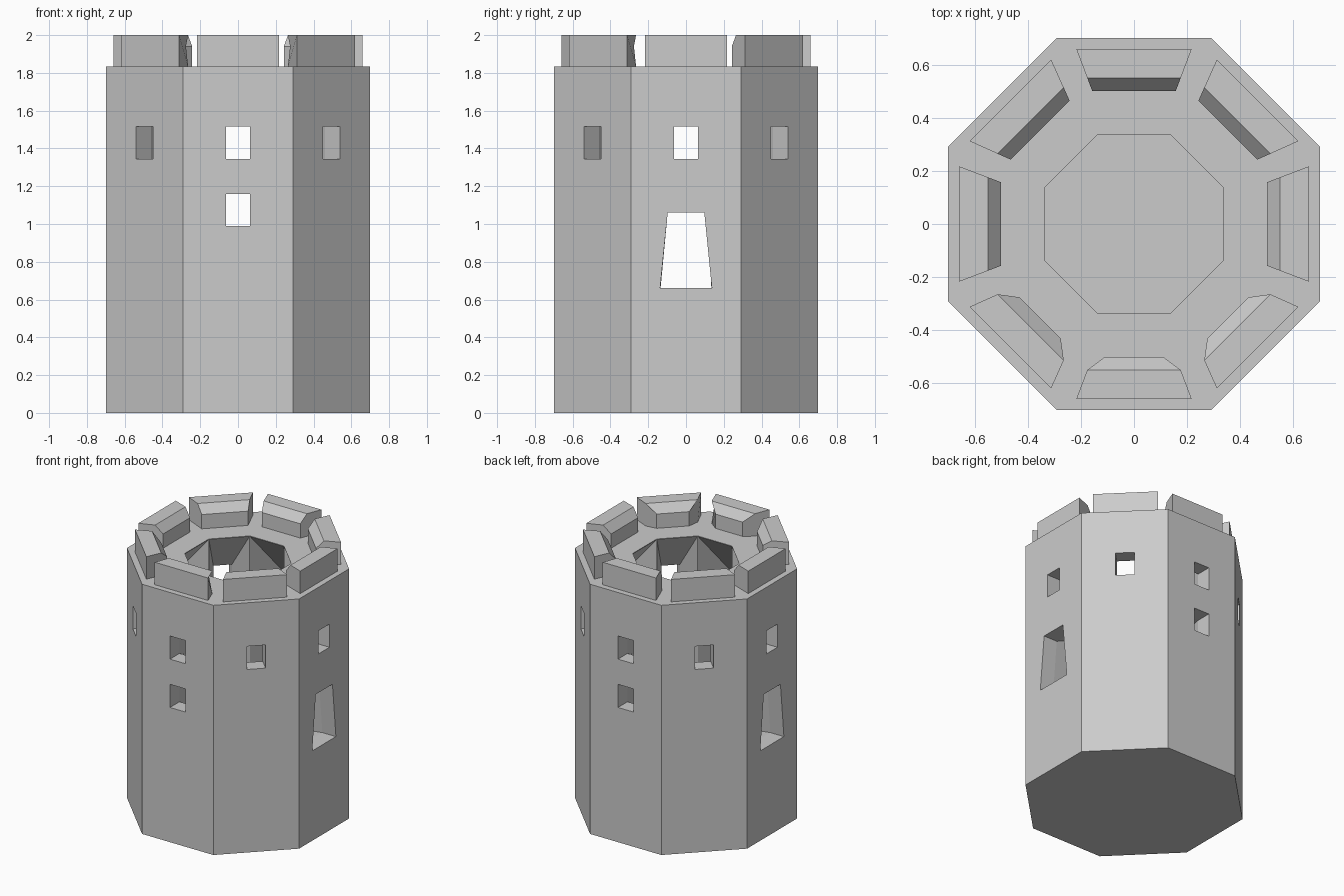
import bpy, bmesh, math
from mathutils import Matrix

if "Cube" in bpy.data.objects:
    bpy.data.objects.remove(bpy.data.objects["Cube"], do_unlink=True)

stone = bpy.data.materials.new("grey_stone")
stone.use_nodes = True
GREY = (0.6, 0.6, 0.6, 1)
stone.diffuse_color = GREY
stone.node_tree.nodes["Principled BSDF"].inputs["Base Color"].default_value = GREY

TOP = 1.835          # walkway height
SHAFT = 0.335        # inner shaft, centre to flat
FLOOR = 0.6
THROAT = 0.59        # depth where the openings start to flare


def loft(name, loops, angle=0.0):
    """Join equal-length loops of points with quads, cap both ends, turn about z."""
    bm = bmesh.new()
    rings = [[bm.verts.new(p) for p in loop] for loop in loops]
    n = len(rings[0])
    for a, b in zip(rings, rings[1:]):
        for i in range(n):
            bm.faces.new((a[i], a[(i + 1) % n], b[(i + 1) % n], b[i]))
    bm.faces.new(rings[0])
    bm.faces.new(rings[-1])
    bmesh.ops.rotate(bm, verts=bm.verts, cent=(0, 0, 0),
                     matrix=Matrix.Rotation(math.radians(angle), 3, 'Z'))
    bmesh.ops.recalc_face_normals(bm, faces=bm.faces)
    mesh = bpy.data.meshes.new(name)
    bm.to_mesh(mesh)
    bm.free()
    mesh.materials.append(stone)
    obj = bpy.data.objects.new(name, mesh)
    bpy.context.collection.objects.link(obj)
    return obj


def octagon(apothem, z):
    r = apothem / math.cos(math.pi / 8)
    return [(r * math.cos((k + 0.5) * math.pi / 4),
             r * math.sin((k + 0.5) * math.pi / 4), z) for k in range(8)]


def section(r, half_low, half_high, low, high):
    return [(r, -half_low, low), (r, half_low, low),
            (r, half_high, high), (r, -half_high, high)]


def opening(angle, outer, inner_low, inner_high):
    """Cutter: straight through the outer wall, then flaring to the shaft face."""
    half = SHAFT * math.tan(math.pi / 8) - 0.001
    inner = (half, half, inner_low, inner_high)
    reach = 0.30
    f = (THROAT - reach) / (THROAT - SHAFT)
    end = [a + (b - a) * f for a, b in zip(outer, inner)]
    return loft("opening_cutter", [section(0.85, *outer), section(THROAT, *outer),
                                   section(reach, *end)], angle)


def cut(target, cutter):
    cutter.hide_render = True
    mod = target.modifiers.new("cut", 'BOOLEAN')
    mod.operation = 'DIFFERENCE'
    mod.solver = 'EXACT'
    mod.object = cutter
    bpy.context.view_layer.objects.active = target
    bpy.ops.object.modifier_apply(modifier=mod.name)
    bpy.data.objects.remove(cutter, do_unlink=True)


# Octagonal tower body with an open shaft
tower = loft("tower_wall", [octagon(0.70, 0), octagon(0.70, TOP)])
cut(tower, loft("shaft_cutter", [octagon(SHAFT, FLOOR), octagon(SHAFT, 2.2)]))

# Upper windows on every side
for k in range(8):
    cut(tower, opening(k * 45, (0.063, 0.063, 1.345, 1.515), 1.21, TOP - 0.003))

# Lower windows front and back, tapered doorways on the two sides
for angle in (90, 270):
    cut(tower, opening(angle, (0.063, 0.063, 0.99, 1.16), 0.68, 1.18))
for angle in (0, 180):
    cut(tower, opening(angle, (0.137, 0.097, 0.66, 1.06), 0.63, 1.18))

# Battlement blocks, tapering inwards with a sloped inner top edge
for k in range(8):
    angle = k * 45
    tip = 0.11 if 180 < angle < 360 else 0.157

    def line(r, half, z):
        return [(r, -half, z), (r, half, z)]

    profile = [line(0.658, 0.217, TOP), line(0.658, 0.217, 2.0),
               line(0.55, 0.176, 2.0), line(0.50, tip, 1.94),
               line(0.50, tip, TOP), line(0.55, 0.176, TOP)]
    loft("battlement_block", list(zip(*profile)), angle)
